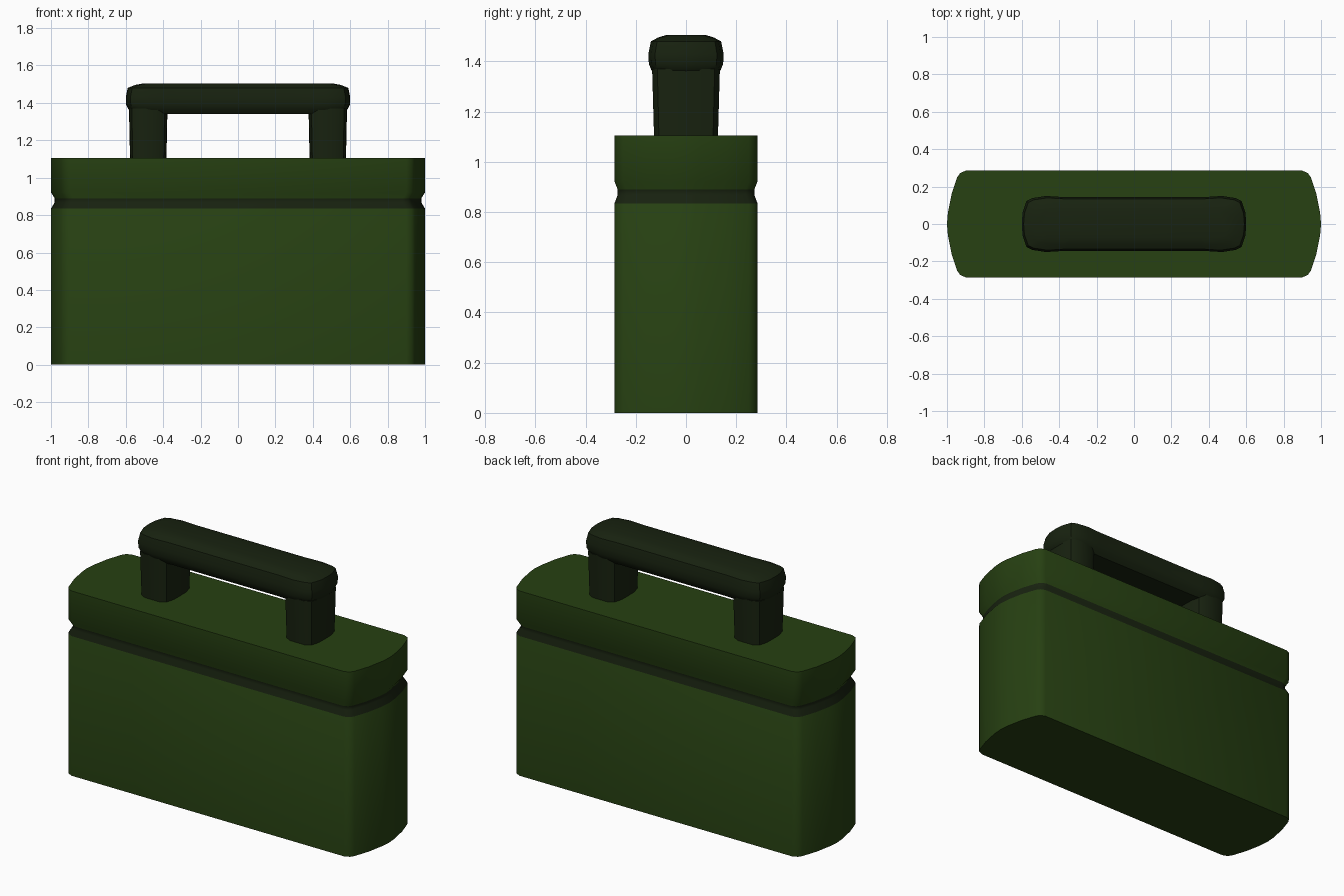
import bpy, bmesh, math

if "Cube" in bpy.data.objects:
    bpy.data.objects.remove(bpy.data.objects["Cube"])


def material(name, color):
    m = bpy.data.materials.new(name)
    m.diffuse_color = (*color, 1)
    m.use_nodes = True
    m.node_tree.nodes["Principled BSDF"].inputs["Base Color"].default_value = m.diffuse_color
    return m


GREEN = material("green", (0.02, 0.052, 0.006))
DARK = material("dark_green", (0.009, 0.016, 0.005))


def mirrored(quarter):
    """Close a quarter outline (from +x axis to the +y side) on both axes."""
    half = quarter + [(-x, y) for x, y in reversed(quarter)]
    return half + [(x, -y) for x, y in reversed(half) if y > 1e-6]


def loft(name, outline, levels, mats, dark_bands=(), cx=0.0):
    """Stack scaled copies of the outline; levels are (z, half_x, half_y)."""
    mx = max(p[0] for p in outline)
    my = max(p[1] for p in outline)
    bm = bmesh.new()
    rings = [[bm.verts.new((cx + x / mx * hx, y / my * hy, z)) for x, y in outline]
             for z, hx, hy in levels]
    n = len(outline)
    for k in range(len(rings) - 1):
        a, b = rings[k], rings[k + 1]
        for i in range(n):
            j = (i + 1) % n
            f = bm.faces.new((a[i], a[j], b[j], b[i]))
            f.material_index = 1 if k in dark_bands else 0
    bm.faces.new(rings[0][::-1])
    bm.faces.new(rings[-1])
    bmesh.ops.recalc_face_normals(bm, faces=bm.faces)
    me = bpy.data.meshes.new(name)
    bm.to_mesh(me)
    bm.free()
    ob = bpy.data.objects.new(name, me)
    bpy.context.collection.objects.link(ob)
    for m in mats:
        me.materials.append(m)
    bpy.ops.object.select_all(action='DESELECT')
    ob.select_set(True)
    bpy.context.view_layer.objects.active = ob
    bpy.ops.object.shade_smooth_by_angle(angle=math.radians(35))
    return ob


# Case body with bowed ends and a groove below the lid
case = mirrored([(1, 0), (0.995, 0.06), (0.975, 0.16), (0.945, 0.25),
                 (0.93, 0.272), (0.9, 0.285)])
loft("case", case,
     [(0, 1, 0.285), (0.835, 1, 0.285), (0.868, 0.98, 0.272), (0.89, 0.98, 0.272),
      (0.922, 1, 0.285), (1.105, 1, 0.285)],
     [GREEN, DARK], dark_bands=(1, 2))

# Handle posts
post = mirrored([(0.1, 0), (0.098, 0.06), (0.085, 0.11), (0.05, 0.13)])
for side, label in ((-1, "left"), (1, "right")):
    loft(f"{label}_handle_post", post,
         [(1.09, 0.097, 0.127), (1.37, 0.103, 0.135)], [DARK], cx=side * 0.48)

# Handle grip with rounded edges
grip = mirrored([(0.6, 0), (0.596, 0.06), (0.575, 0.125), (0.545, 0.14), (0.47, 0.152),
                 (0.38, 0.146)])
loft("handle_grip", grip,
     [(1.34, 0.56, 0.115), (1.365, 0.585, 0.138), (1.39, 0.598, 0.148),
      (1.43, 0.6, 0.15), (1.48, 0.59, 0.14), (1.496, 0.55, 0.11), (1.505, 0.5, 0.08)],
     [DARK])
